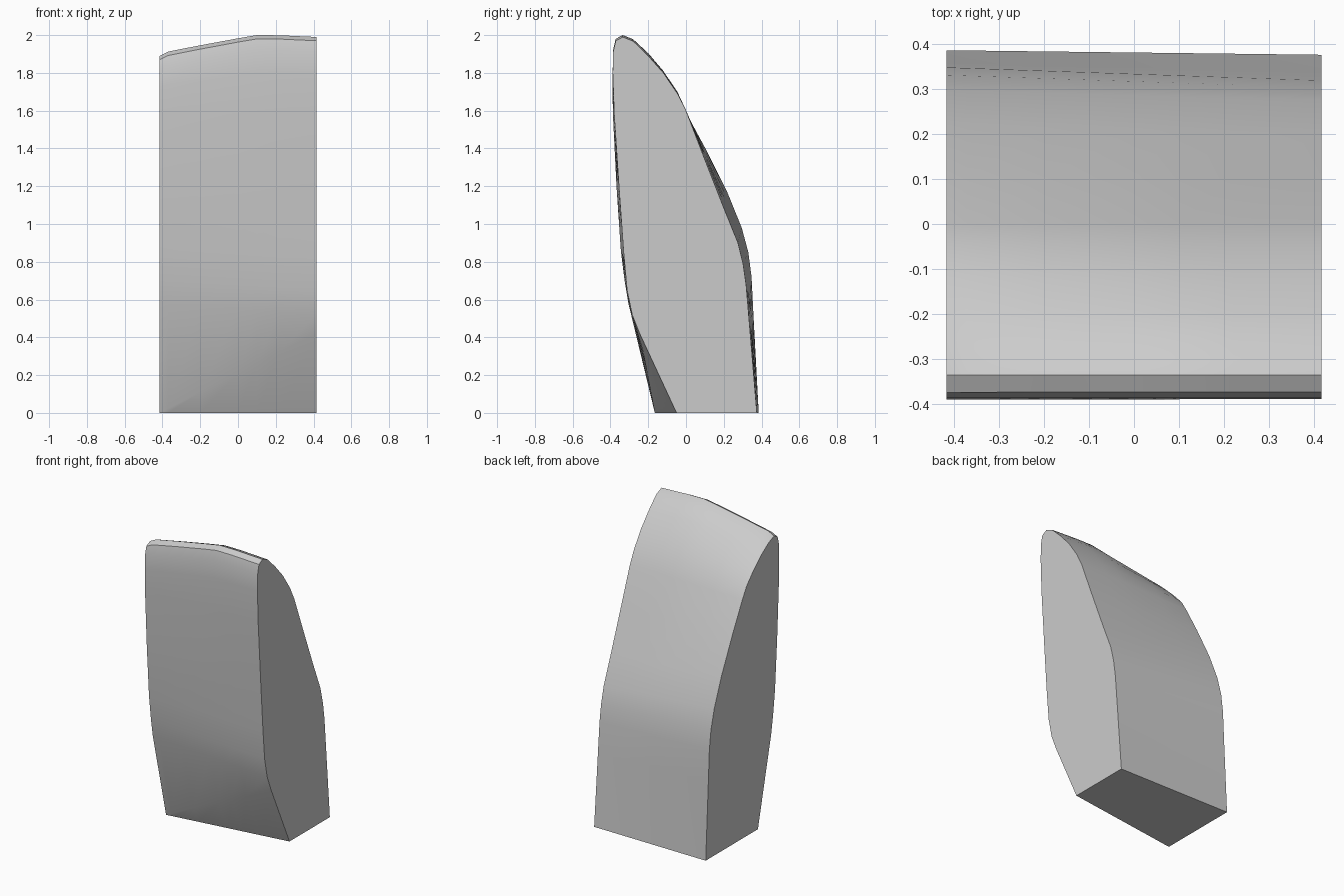
import bpy, bmesh, math

if "Cube" in bpy.data.objects:
    bpy.data.objects.remove(bpy.data.objects["Cube"])

HALF_WIDTH = 0.415

# Matching side profiles (y, z) of the two ends, from front foot over the top to back foot
left = [(-.165, 0), (-.165, 0), (-.305, .58), (-.325, .70), (-.345, .86), (-.368, 1.20),
        (-.387, 1.58), (-.389, 1.72), (-.386, 1.82), (-.373, 1.87), (-.335, 1.89),
        (-.28, 1.868), (-.20, 1.815), (-.12, 1.745), (-.045, 1.665), (.0, 1.59),
        (.10, 1.405), (.22, 1.165), (.295, .98), (.330, .85), (.347, .72),
        (.357, .52), (.385, 0)]
right = [(-.05, 0), (-.245, .42), (-.285, .52), (-.312, .65), (-.330, .85), (-.355, 1.20),
         (-.380, 1.58), (-.388, 1.80), (-.386, 1.91), (-.372, 1.97), (-.335, 1.99),
         (-.28, 1.968), (-.20, 1.89), (-.12, 1.80), (-.045, 1.69), (.0, 1.60),
         (.10, 1.34), (.20, 1.085), (.275, .90), (.302, .79), (.318, .68),
         (.335, .48), (.375, 0)]

# Height of the crest along x
crest = [(-.415, 1.89), (-.37, 1.913), (-.2, 1.946), (0, 1.983), (.1, 2.0),
         (.22, 1.999), (.415, 1.99)]

# Loft the profiles, bulging the upper part to follow the crest
bm = bmesh.new()
rings = []
for x, top in crest:
    t = (x + HALF_WIDTH) / (2 * HALF_WIDTH)
    rise = top - (1.89 + 0.10 * t)
    ring = []
    for (ya, za), (yb, zb) in zip(left, right):
        y, z = ya + (yb - ya) * t, za + (zb - za) * t
        weight = min(1, max(0, (z - 1.55) / 0.35))
        ring.append(bm.verts.new((x, y, z + rise * weight)))
    rings.append(ring)

n = len(left)
for a, b in zip(rings, rings[1:]):
    for i in range(n):
        j = (i + 1) % n
        bm.faces.new((a[i], a[j], b[j], b[i]))

# Flat end caps
bm.faces.new(rings[0])
bm.faces.new(rings[-1])
bmesh.ops.remove_doubles(bm, verts=bm.verts, dist=0.0005)
bmesh.ops.recalc_face_normals(bm, faces=bm.faces)

mesh = bpy.data.meshes.new("curved_block")
bm.to_mesh(mesh)
bm.free()
block = bpy.data.objects.new("curved_block", mesh)
bpy.context.collection.objects.link(block)
bpy.context.view_layer.objects.active = block
block.select_set(True)
bpy.ops.object.shade_smooth_by_angle(angle=math.radians(35))
